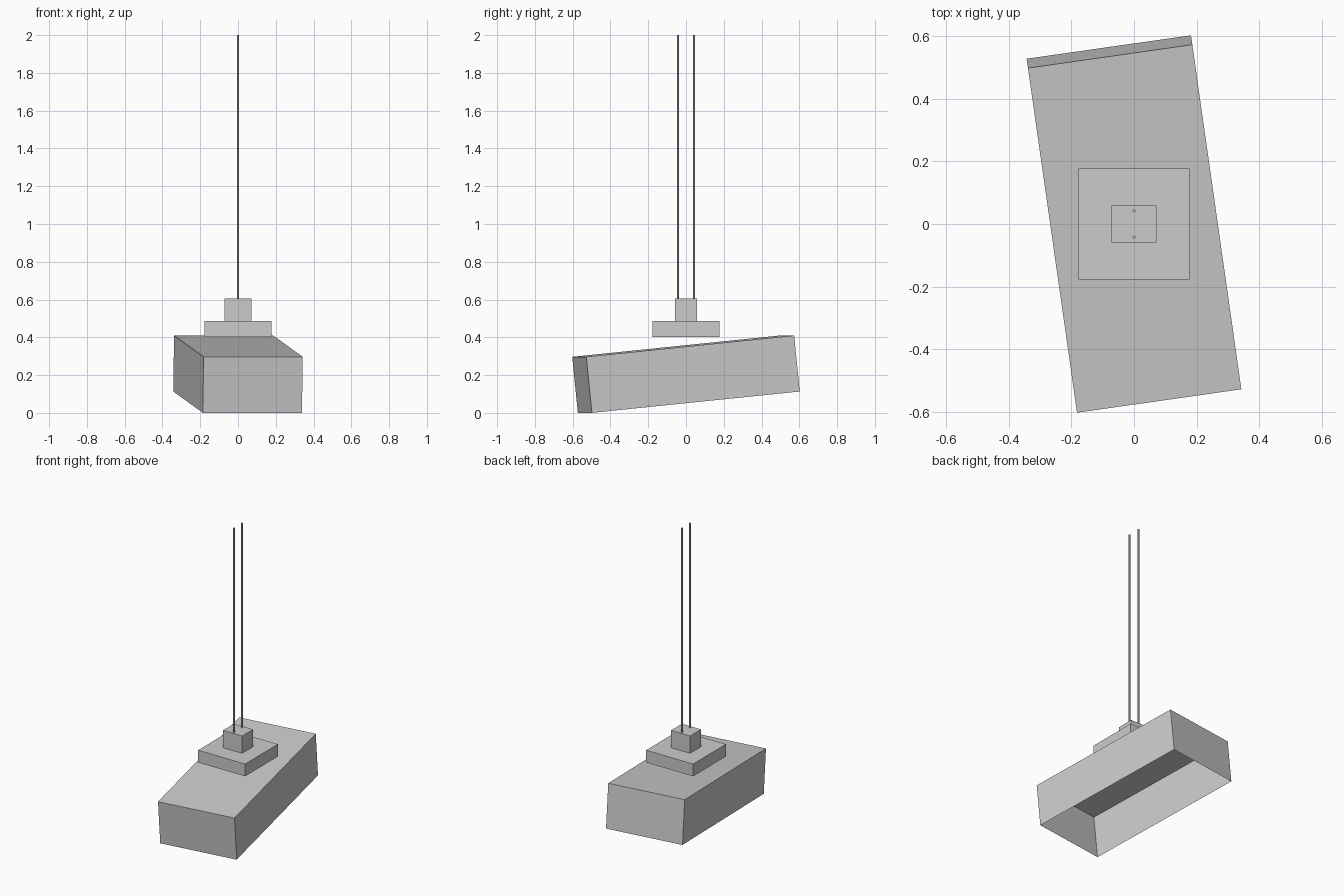
import bpy, bmesh, math
from mathutils import Matrix, Vector

if "Cube" in bpy.data.objects:
    bpy.data.objects.remove(bpy.data.objects["Cube"])

grey = bpy.data.materials.new("light grey metal")
grey.diffuse_color = (0.6, 0.6, 0.6, 1.0)
grey.use_nodes = True
grey.node_tree.nodes["Principled BSDF"].inputs["Base Color"].default_value = grey.diffuse_color


def add_object(name, bm):
    mesh = bpy.data.meshes.new(name)
    bm.to_mesh(mesh)
    bm.free()
    mesh.materials.append(grey)
    obj = bpy.data.objects.new(name, mesh)
    bpy.context.collection.objects.link(obj)
    return obj


def box(name, size, centre, rotation=Matrix.Identity(4), open_bottom=False):
    bm = bmesh.new()
    bmesh.ops.create_cube(bm, size=1.0)
    if open_bottom:
        bm.normal_update()
        bottom = [f for f in bm.faces if f.normal.z < -0.9]
        bmesh.ops.delete(bm, geom=bottom, context='FACES')
    bmesh.ops.scale(bm, vec=Vector(size), verts=bm.verts)
    bmesh.ops.transform(bm, matrix=Matrix.Translation(centre) @ rotation, verts=bm.verts)
    return add_object(name, bm)


# Lamp hood: thin shell open underneath, turned and tipped forward
tilt = Matrix.Rotation(math.radians(8.1), 4, 'Z') @ Matrix.Rotation(math.radians(5.8), 4, 'X')
box("lamp_hood", (0.53, 1.117, 0.298), (0, 0, 0.205), tilt, open_bottom=True)

# Level ballast housing and the small bracket on top of it
box("ballast_housing", (0.354, 0.354, 0.084), (0, 0, 0.445))
box("hanger_bracket", (0.144, 0.118, 0.118), (0, 0, 0.546))

# Two hanging rods
for side, y in (("front", -0.043), ("back", 0.043)):
    bm = bmesh.new()
    bmesh.ops.create_cone(bm, cap_ends=True, segments=8, radius1=0.005, radius2=0.005,
                          depth=1.4, matrix=Matrix.Translation((0, y, 1.3)))
    add_object(side + "_hanging_rod", bm)
